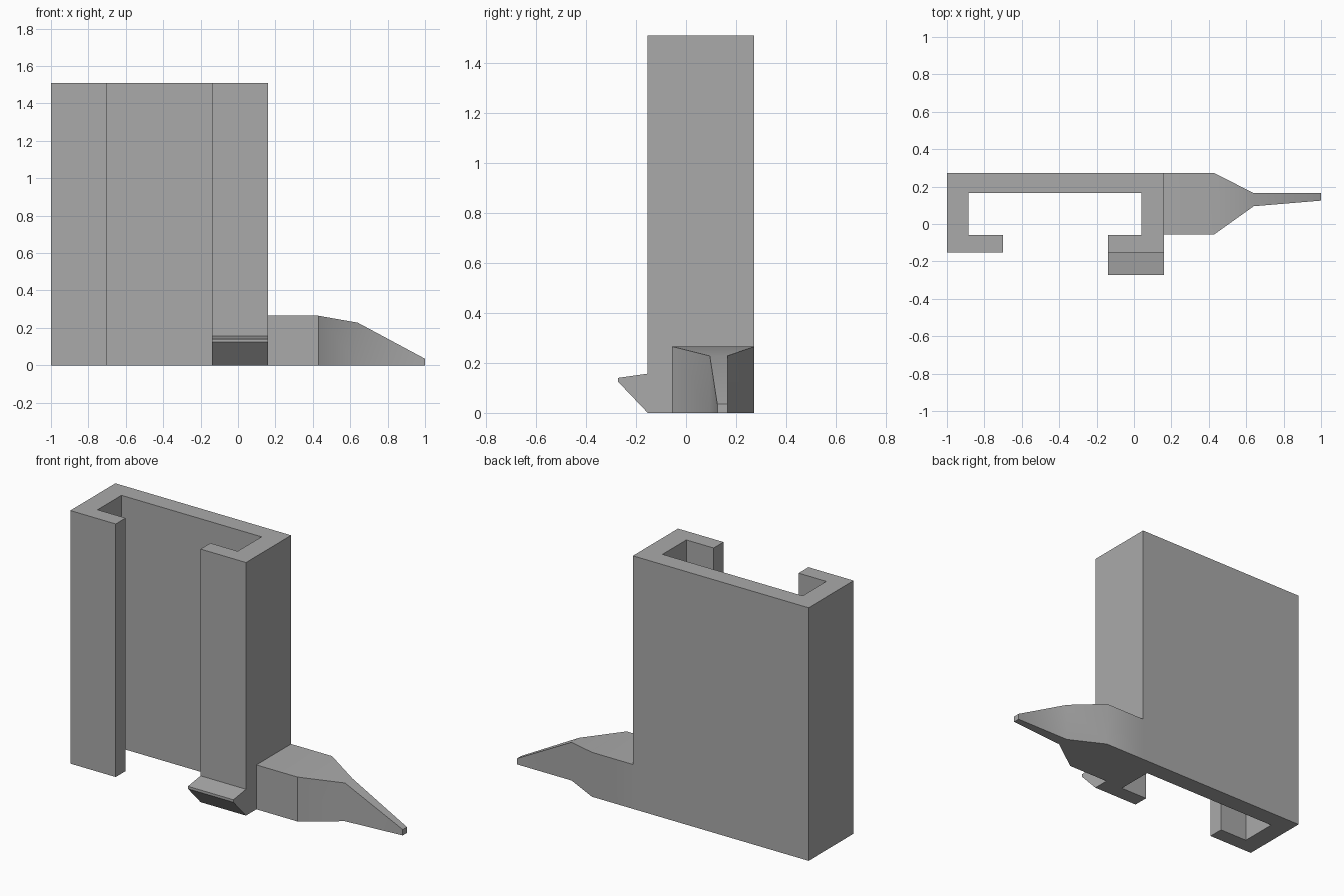
import bpy
import math

cube = bpy.data.objects.get("Cube")
if cube:
    bpy.data.objects.remove(cube, do_unlink=True)

# Single plain grey finish
grey = bpy.data.materials.new("plain grey")
grey.use_nodes = True
color = (0.4, 0.4, 0.4, 1)
grey.diffuse_color = color
grey.node_tree.nodes["Principled BSDF"].inputs["Base Color"].default_value = color


def loft(name, sections):
    """Join matching rings of points into a closed solid."""
    n = len(sections[0])
    verts = [p for ring in sections for p in ring]
    faces = [tuple(range(n))[::-1],
             tuple(range(len(verts) - n, len(verts)))]
    for s in range(len(sections) - 1):
        for i in range(n):
            j = (i + 1) % n
            a, b = s * n, (s + 1) * n
            faces.append((a + i, a + j, b + j, b + i))
    mesh = bpy.data.meshes.new(name)
    mesh.from_pydata(verts, [], faces)
    mesh.materials.append(grey)
    obj = bpy.data.objects.new(name, mesh)
    bpy.context.collection.objects.link(obj)
    return obj


# Tall C-shaped channel, extruded upward
left, right, height = -1.0, 0.16, 1.51
front, back = -0.153, 0.272
plan = [(left, back), (left, front), (-0.70, front), (-0.70, -0.06),
        (-0.885, -0.06), (-0.885, 0.165), (0.04, 0.165), (0.04, -0.06),
        (-0.14, -0.06), (-0.14, front), (right, front), (right, back)]
loft("channel_body", [[(x, y, z) for x, y in plan] for z in (0, height)])

# Wedge-shaped catch on the foot of the narrow front lip
catch = [(front, 0), (front, 0.157), (-0.272, 0.14), (-0.272, 0.125)]
loft("front_catch", [[(x, y, z) for y, z in catch] for x in (right, -0.14)])

# Tapering side tab: x, front y, back y, top z
stations = [(right, -0.055, back, 0.265), (0.43, -0.055, back, 0.265),
            (0.64, 0.095, 0.165, 0.228), (1.0, 0.125, 0.165, 0.035)]
tab = loft("side_tab", [[(x, f, 0), (x, b, 0), (x, b, top), (x, f, top)]
                        for x, f, b, top in stations])
bpy.ops.object.select_all(action='DESELECT')
tab.select_set(True)
bpy.context.view_layer.objects.active = tab
bpy.ops.object.shade_smooth_by_angle(angle=math.radians(33))
